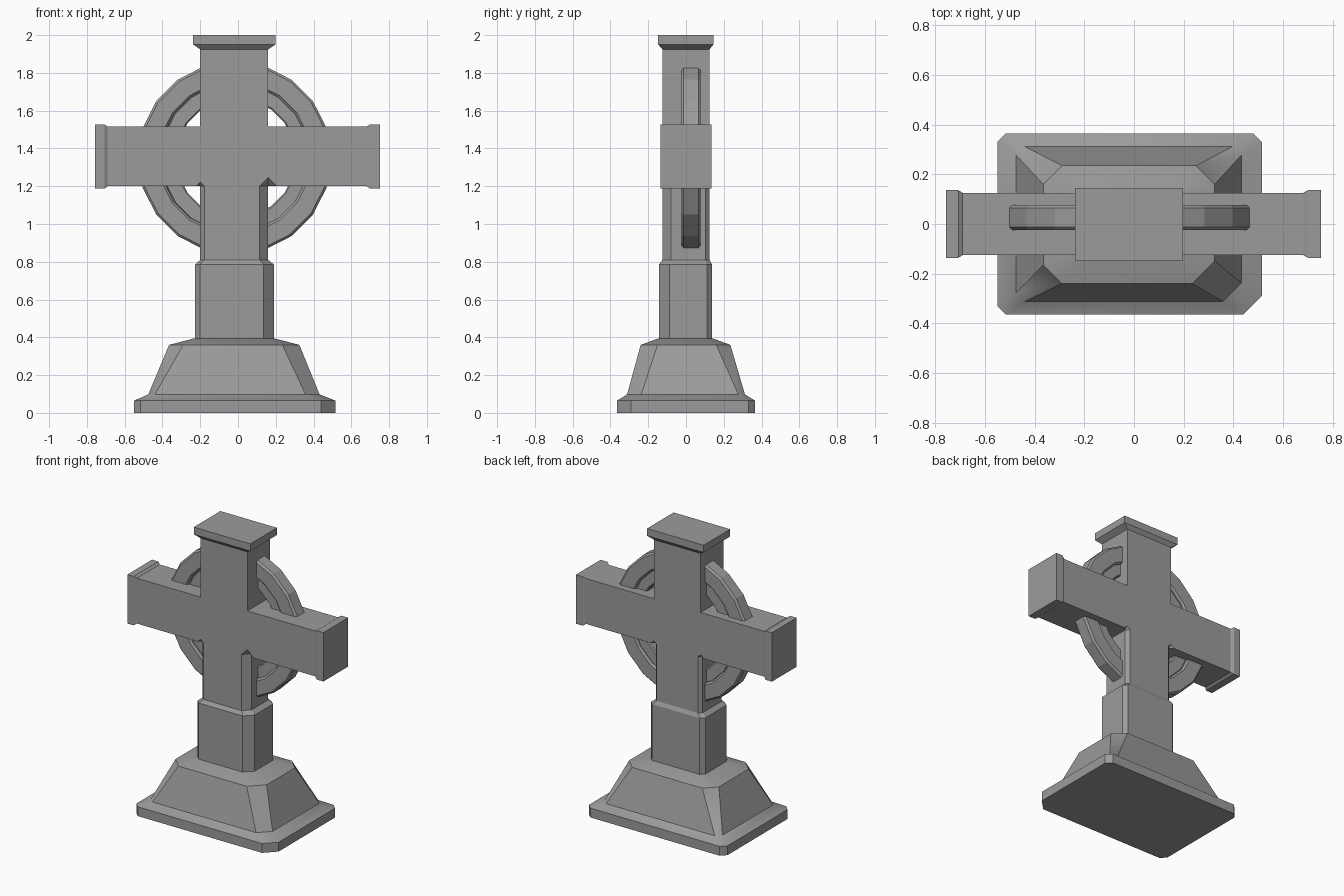
import bpy, bmesh, math

if "Cube" in bpy.data.objects:
    bpy.data.objects.remove(bpy.data.objects["Cube"])

stone = bpy.data.materials.new("grey_stone")
stone.use_nodes = True
GREY = (0.33, 0.33, 0.33, 1)
stone.diffuse_color = GREY
stone.node_tree.nodes["Principled BSDF"].inputs["Base Color"].default_value = GREY


def finish(name, bm, angle=None):
    bmesh.ops.recalc_face_normals(bm, faces=bm.faces)
    mesh = bpy.data.meshes.new(name)
    bm.to_mesh(mesh)
    bm.free()
    obj = bpy.data.objects.new(name, mesh)
    bpy.context.collection.objects.link(obj)
    mesh.materials.append(stone)
    if angle:
        bpy.ops.object.select_all(action='DESELECT')
        obj.select_set(True)
        bpy.context.view_layer.objects.active = obj
        bpy.ops.object.shade_smooth_by_angle(angle=math.radians(angle))
    return obj


def loft(name, rings, angle=None):
    """Skin a stack of equal-length closed loops and cap both ends."""
    bm = bmesh.new()
    loops = [[bm.verts.new(p) for p in ring] for ring in rings]
    n = len(loops[0])
    for a, b in zip(loops, loops[1:]):
        for i in range(n):
            j = (i + 1) % n
            bm.faces.new((a[i], a[j], b[j], b[i]))
    bm.faces.new(loops[0][::-1])
    bm.faces.new(loops[-1])
    return finish(name, bm, angle)


def cut_rect(z, x0, x1, y0, y1, small, big):
    """Rectangle with cut corners; the front left one is cut deeper."""
    s, b = small, big
    return [(x0 + s, y0, z), (x1 - b, y0, z), (x1, y0 + b, z), (x1, y1 - s, z),
            (x1 - s, y1, z), (x0 + s, y1, z), (x0, y1 - s, z), (x0, y0 + s, z)]


def rect(z, x0, x1, y0, y1):
    return [(x0, y0, z), (x1, y0, z), (x1, y1, z), (x0, y1, z)]


# Stepped plinth and sloping base
loft("plinth", [cut_rect(z, -0.55, 0.515, -0.365, 0.365, 0.035, 0.075)
                for z in (0, 0.065)])
loft("sloped_base", [
    cut_rect(0.065, -0.55, 0.515, -0.365, 0.365, 0.035, 0.075),
    cut_rect(0.098, -0.475, 0.432, -0.312, 0.312, 0.035, 0.075),
    cut_rect(0.36, -0.365, 0.325, -0.24, 0.235, 0.075, 0.09),
    cut_rect(0.395, -0.23, 0.19, -0.145, 0.14, 0.03, 0.055)], 40)

# Shaft with chamfered corners, narrowing under the cross
loft("shaft", [
    cut_rect(0.39, -0.228, 0.19, -0.143, 0.138, 0.026, 0.055),
    cut_rect(0.785, -0.228, 0.19, -0.143, 0.138, 0.026, 0.055),
    cut_rect(0.81, -0.2, 0.16, -0.125, 0.125, 0.022, 0.046),
    cut_rect(1.2, -0.2, 0.16, -0.125, 0.125, 0.022, 0.046)])

# Cross body: one outline extruded front to back
outline = [(-0.7, 1.2), (0.69, 1.2), (0.69, 1.515), (0.16, 1.515),
           (0.16, 1.935), (-0.2, 1.935), (-0.2, 1.515), (-0.7, 1.515)]
cross = loft("cross_body", [[(x, y, z) for x, z in outline]
                            for y in (-0.125, 0.125)])

# Pointed stops where the shaft chamfers run into the arms
for x, y, c in ((0.16, -0.125, 0.046), (-0.2, -0.125, 0.022),
                (0.16, 0.125, 0.022), (-0.2, 0.125, 0.022)):
    bpy.ops.mesh.primitive_cone_add(vertices=4, radius1=2 * c, radius2=0,
                                    depth=2 * c, location=(x, y, 1.2))
    cutter = bpy.context.object
    cutter.name = "notch_cutter"
    cutter.hide_render = True
    mod = cross.modifiers.new("notch", 'BOOLEAN')
    mod.operation = 'DIFFERENCE'
    mod.solver = 'EXACT'
    mod.object = cutter
    bpy.context.view_layer.objects.active = cross
    bpy.ops.object.modifier_apply(modifier=mod.name)
    bpy.data.objects.remove(cutter)

# Flared cap on top
loft("top_cap", [rect(1.925, -0.2, 0.16, -0.125, 0.125),
                 rect(1.95, -0.237, 0.198, -0.147, 0.145),
                 rect(2.0, -0.237, 0.198, -0.147, 0.145)])


# Flared blocks on the arm ends
def arm_end(name, inner, step, outer):
    def side(x, y, z0, z1):
        return [(x, -y, z0), (x, y, z0), (x, y, z1), (x, -y, z1)]
    loft(name, [side(inner, 0.125, 1.2, 1.515),
                side(step, 0.136, 1.187, 1.527),
                side(outer, 0.136, 1.187, 1.527)])


arm_end("left_arm_end", 0.68, 0.7, 0.752)
arm_end("right_arm_end", -0.69, -0.707, -0.756)


# Rings around the crossing: bevelled band swept round twenty sides
def ring(name, r0, r1, y0, y1, bevel, cx, cz, sides=20):
    b = bevel
    profile = [(r0, y0 + b), (r0 + b, y0), (r1 - b, y0), (r1, y0 + b),
               (r1, y1 - b), (r1 - b, y1), (r0 + b, y1), (r0, y1 - b)]
    bm = bmesh.new()
    loops = []
    for k in range(sides):
        a = math.tau * k / sides
        loops.append([bm.verts.new((cx + r * math.cos(a), y, cz + r * math.sin(a)))
                      for r, y in profile])
    for k in range(sides):
        p, q = loops[k], loops[(k + 1) % sides]
        for i in range(8):
            j = (i + 1) % 8
            bm.faces.new((p[i], p[j], q[j], q[i]))
    finish(name, bm)


ring("outer_ring", 0.395, 0.512, -0.025, 0.077, 0.012, -0.018, 1.35)
ring("inner_ring", 0.316, 0.405, -0.008, 0.06, 0.008, -0.01, 1.35)
